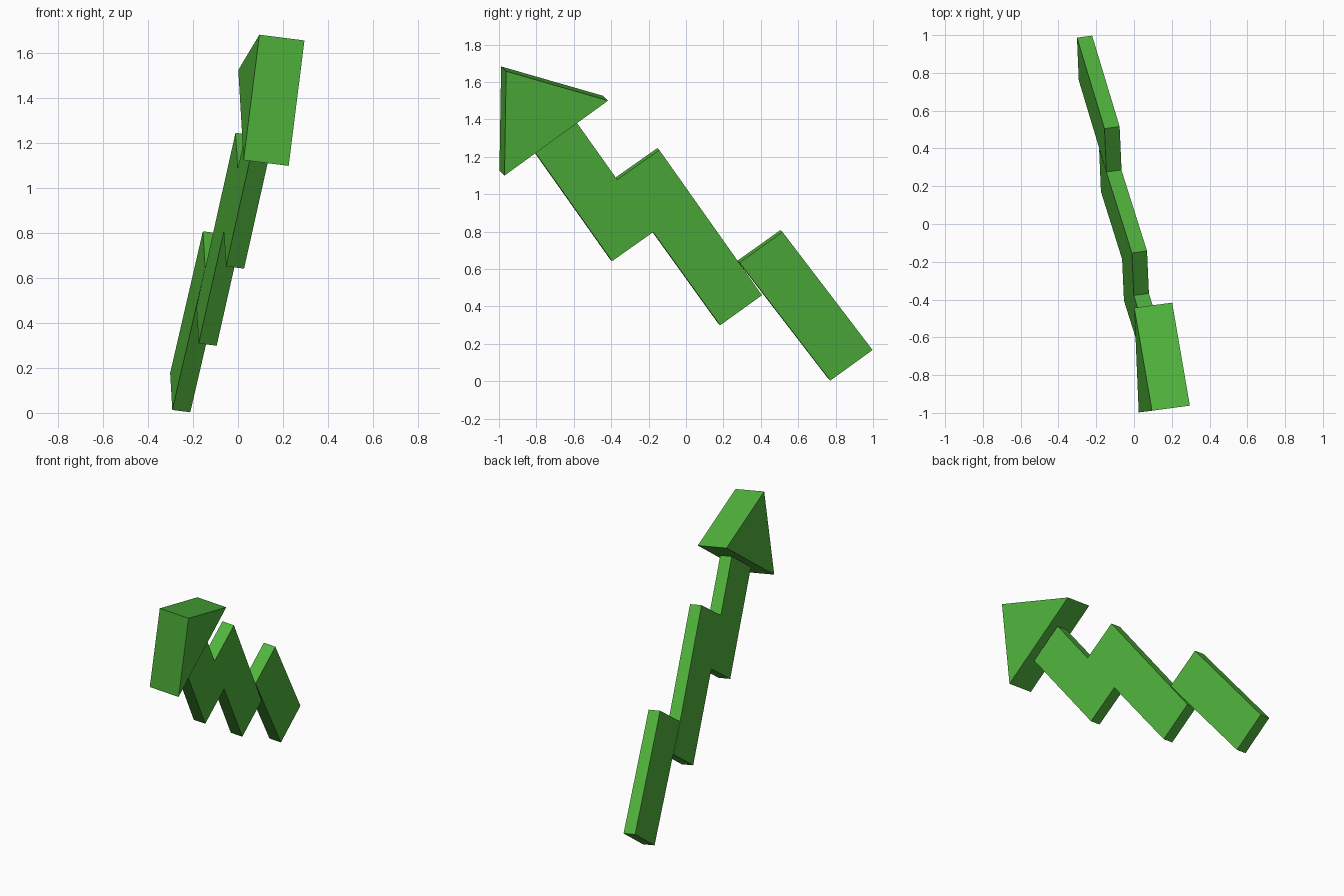
import bpy, bmesh
from mathutils import Vector

if "Cube" in bpy.data.objects:
    bpy.data.objects.remove(bpy.data.objects["Cube"])

# The flat arrow lies in a leaning plane x = P*y + Q*z + C
P, Q, C = -0.135, 0.128, -0.15
NORMAL = Vector((1, -P, -Q)).normalized()

green = bpy.data.materials.new("green")
green.diffuse_color = (0.08, 0.45, 0.045, 1)
green.use_nodes = True
green.node_tree.nodes["Principled BSDF"].inputs["Base Color"].default_value = green.diffuse_color


def slab(name, profile, thickness):
    """Extrude a (y, z) outline on the leaning plane, centred on it."""
    bm = bmesh.new()
    half = NORMAL * thickness / 2
    verts = [bm.verts.new(Vector((P * y + Q * z + C, y, z)) - half) for y, z in profile]
    face = bm.faces.new(verts)
    ext = bmesh.ops.extrude_face_region(bm, geom=[face])
    moved = [g for g in ext["geom"] if isinstance(g, bmesh.types.BMVert)]
    bmesh.ops.translate(bm, verts=moved, vec=half * 2)
    bmesh.ops.recalc_face_normals(bm, faces=bm.faces)
    mesh = bpy.data.meshes.new(name)
    bm.to_mesh(mesh)
    bm.free()
    mesh.materials.append(green)
    obj = bpy.data.objects.new(name, mesh)
    bpy.context.collection.objects.link(obj)


# Lowest block of the zigzag tail
slab("tail_block", [(0.766, 0.008), (0.992, 0.172), (0.5105, 0.803), (0.2805, 0.639)], 0.0815)

# Two stepped blocks joined in one outline, running up to the head
slab("stepped_shaft", [
    (0.401, 0.465), (-0.148, 1.241), (-0.373, 1.083), (-0.59, 1.388),
    (-0.812, 1.228), (-0.401, 0.647), (-0.181, 0.802), (0.177, 0.304)], 0.0815)

# Thick triangular arrow head
slab("arrow_head", [(-0.975, 1.670), (-0.430, 1.513), (-0.984, 1.112)], 0.204)
